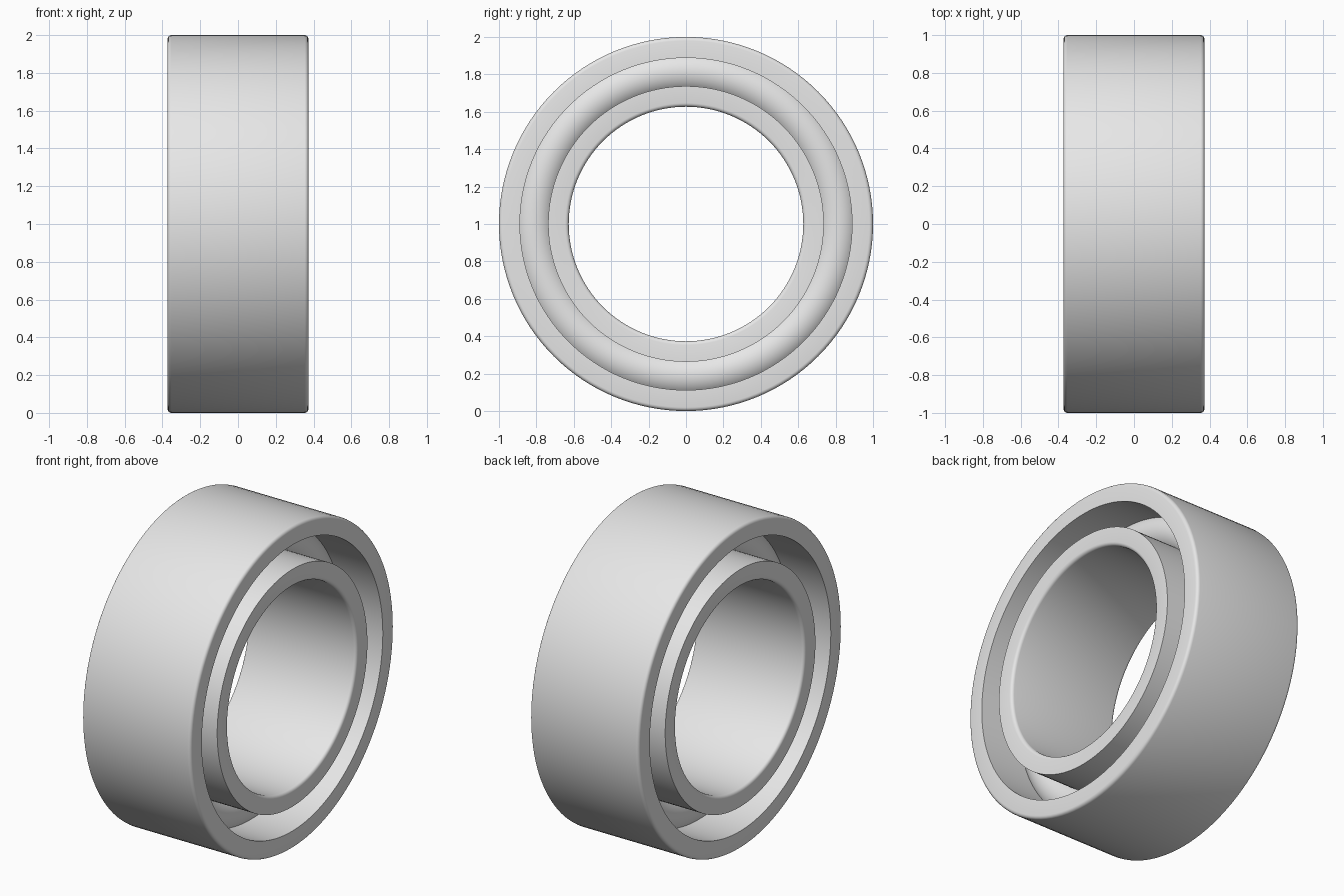
import bpy
import bmesh
from math import cos, sin, pi, radians
from mathutils import Vector

if "Cube" in bpy.data.objects:
    bpy.data.objects.remove(bpy.data.objects["Cube"])

HALF_WIDTH = 0.373
OUTER_RADIUS, OUTER_WALL = 1.0, 0.888
INNER_WALL, BORE_RADIUS = 0.737, 0.627
FILLET = 0.02
SEGMENTS = 128
CENTER = Vector((0, 0, 1))

steel = bpy.data.materials.new("light_grey_steel")
steel.use_nodes = True
grey = (0.8, 0.8, 0.8, 1)
steel.diffuse_color = grey
steel.node_tree.nodes["Principled BSDF"].inputs["Base Color"].default_value = grey


def finish(obj, name):
    """Name, colour and smooth a part."""
    obj.name = obj.data.name = name
    obj.data.materials.append(steel)
    bpy.ops.object.select_all(action="DESELECT")
    obj.select_set(True)
    bpy.context.view_layer.objects.active = obj
    bpy.ops.object.shade_smooth_by_angle(angle=radians(35))


def make_ring(name, rounded_radius, sharp_radius):
    """Lathe a ring about x, with fillets on one cylindrical face."""
    inward = 1 if sharp_radius > rounded_radius else -1
    profile = [(-HALF_WIDTH, sharp_radius)]
    for side, steps in ((-1, range(5)), (1, range(4, -1, -1))):
        for i in steps:
            a = i / 4 * pi / 2
            profile.append((side * (HALF_WIDTH - FILLET * (1 - cos(a))),
                            rounded_radius + inward * FILLET * (1 - sin(a))))
    profile.append((HALF_WIDTH, sharp_radius))

    bm = bmesh.new()
    verts = [bm.verts.new((x, 0, r)) for x, r in profile]
    edges = [bm.edges.new((verts[i - 1], v)) for i, v in enumerate(verts)]
    bmesh.ops.spin(bm, geom=verts + edges, cent=(0, 0, 0), axis=(1, 0, 0),
                   angle=2 * pi, steps=SEGMENTS, use_merge=True)
    bmesh.ops.remove_doubles(bm, verts=bm.verts, dist=1e-5)
    bmesh.ops.recalc_face_normals(bm, faces=bm.faces)
    mesh = bpy.data.meshes.new(name)
    bm.to_mesh(mesh)
    bm.free()
    obj = bpy.data.objects.new(name, mesh)
    obj.location = CENTER
    bpy.context.collection.objects.link(obj)
    finish(obj, name)


# Concentric races
make_ring("outer_race", OUTER_RADIUS, OUTER_WALL)
make_ring("inner_race", BORE_RADIUS, INNER_WALL)

# Round rolling ring seated between the races
bpy.ops.mesh.primitive_torus_add(
    location=CENTER, rotation=(0, pi / 2, 0),
    major_radius=(OUTER_WALL + INNER_WALL) / 2, minor_radius=0.12,
    major_segments=SEGMENTS, minor_segments=48)
finish(bpy.context.object, "rolling_ring")
